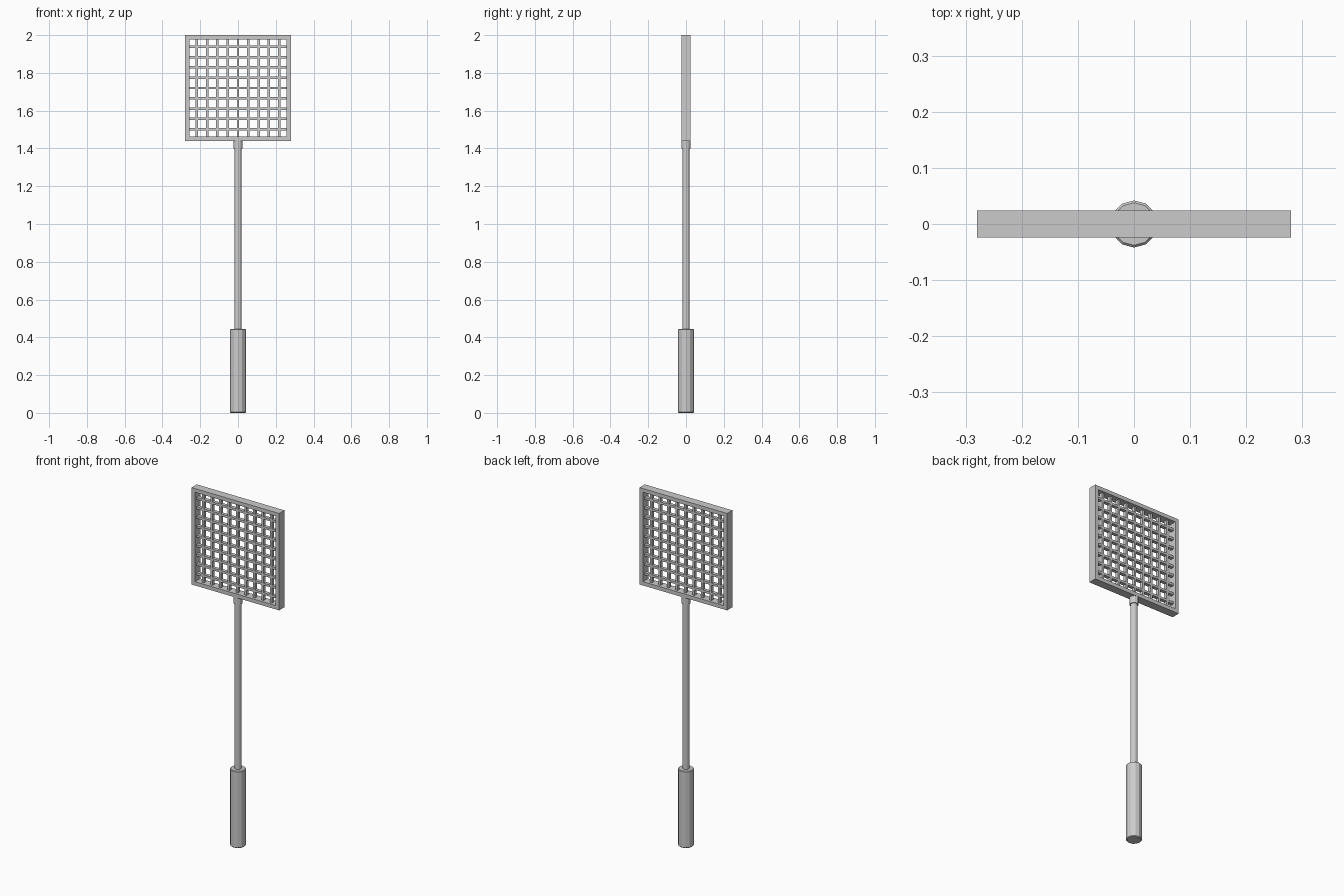
import bpy
from math import pi

if "Cube" in bpy.data.objects:
    bpy.data.objects.remove(bpy.data.objects["Cube"])


def box(name, x, z, sx, sy, sz):
    bpy.ops.mesh.primitive_cube_add(size=1, location=(x, 0, z))
    ob = bpy.context.object
    ob.name = name
    ob.scale = (sx, sy, sz)
    bpy.ops.object.transform_apply(location=False, rotation=False, scale=True)
    return ob


def rod(name, radius, z0, z1, sides=12):
    bpy.ops.mesh.primitive_cylinder_add(vertices=sides, radius=radius, depth=z1 - z0,
                                        location=(0, 0, (z0 + z1) / 2))
    bpy.context.object.name = name
    return bpy.context.object


# Handle grip, long shaft and collar under the head
grip = rod("grip", 0.042, 0, 0.445)
bevel = grip.modifiers.new("edge", 'BEVEL')
bevel.width, bevel.segments = 0.004, 1
bevel.limit_method, bevel.angle_limit = 'ANGLE', pi / 3
rod("shaft", 0.019, 0.44, 1.41)
rod("collar", 0.024, 1.40, 1.45)

# Square head frame
HALF, BAR, DEPTH, CZ = 0.28, 0.022, 0.048, 1.72
edge = HALF - BAR / 2
inner = 2 * (HALF - BAR)
for side, s in (("lower", -1), ("upper", 1)):
    box(f"{side}_frame_bar", 0, CZ + s * edge, 2 * HALF, DEPTH, BAR)
for side, s in (("left", -1), ("right", 1)):
    box(f"{side}_frame_bar", s * edge, CZ, BAR, DEPTH, inner)

# Crossed lattice of thin bars, set back inside the frame
PITCH, WIRE, WIRE_DEPTH = 0.0545, 0.013, 0.02
for i in range(-4, 5):
    box(f"upright_wire_{i + 5}", i * PITCH, CZ, WIRE, WIRE_DEPTH, inner)
    box(f"cross_wire_{i + 5}", 0, CZ + i * PITCH, inner, WIRE_DEPTH, WIRE)
